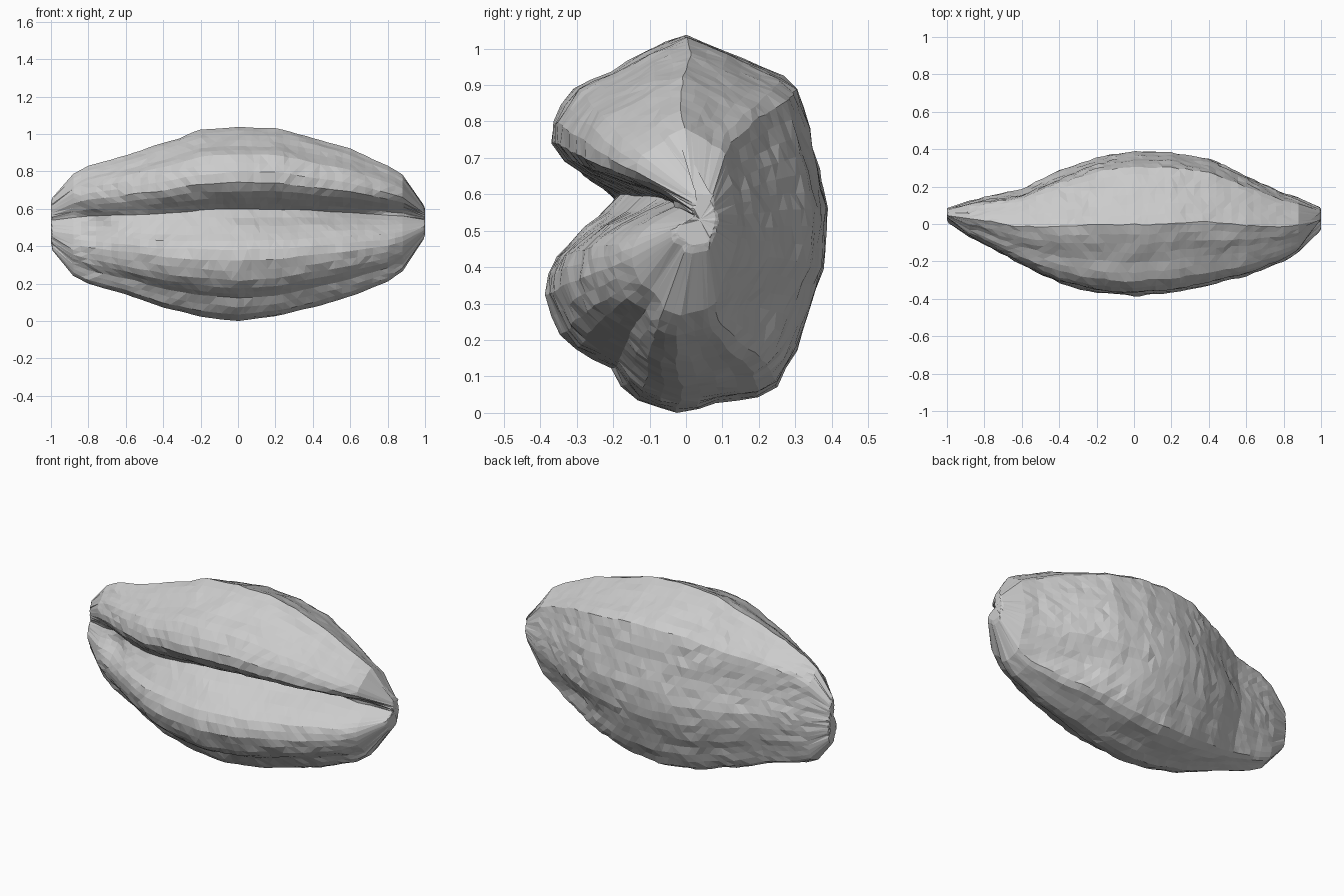
import bpy, bmesh, math, random
from mathutils import Vector, noise

if "Cube" in bpy.data.objects:
    bpy.data.objects.remove(bpy.data.objects["Cube"])

random.seed(4)

# outlines sampled along the length: x, bottom z, top z, front y, back y
STATIONS = [
    (-1.00, .42, .64, .02, .08), (-.98, .31, .69, -.01, .095), (-.90, .25, .775, -.06, .12),
    (-.80, .20, .83, -.11, .145), (-.60, .14, .885, -.22, .19), (-.40, .07, .95, -.32, .29),
    (-.20, .02, 1.02, -.37, .36), (0, 0, 1.04, -.39, .39), (.20, .02, 1.03, -.37, .385),
    (.40, .07, .98, -.33, .35), (.60, .13, .92, -.28, .26), (.80, .21, .83, -.20, .165),
    (.90, .28, .77, -.14, .135), (.97, .37, .68, -.09, .11), (1.00, .46, .60, -.03, .08)]

# mid cross-section (y, z), counted from the top round the back to the front groove
PROFILE = [
    (0, 1.04), (.12, .99), (.20, .95), (.30, .91), (.33, .80), (.36, .70), (.39, .53),
    (.38, .40), (.34, .28), (.30, .18), (.26, .08), (.20, .045), (.08, .025), (-.04, 0),
    (-.15, .04), (-.20, .12), (-.30, .17), (-.36, .23), (-.39, .33), (-.375, .41),
    (-.31, .47), (-.25, .54), (-.20, .60), (-.27, .64), (-.33, .69), (-.375, .75),
    (-.365, .82), (-.30, .90), (-.20, .94), (-.10, 1.0)]


def station(x):
    for a, b in zip(STATIONS, STATIONS[1:]):
        if x <= b[0]:
            t = (x - a[0]) / (b[0] - a[0])
            return [p + (q - p) * t for p, q in zip(a, b)]
    return STATIONS[-1]


def resample(points, count):
    pts = [Vector(p) for p in points]
    pts.append(pts[0])
    lengths = [(b - a).length for a, b in zip(pts, pts[1:])]
    out = []
    for i in range(count):
        d = sum(lengths) * i / count
        k = 0
        while d > lengths[k]:
            d -= lengths[k]
            k += 1
        out.append(pts[k].lerp(pts[k + 1], d / lengths[k]))
    return out


def bump(v, c, w):
    return math.exp(-((v - c) / w) ** 2)


def section(x, profile):
    _, z0, z1, y0, y1 = station(x)
    # the groove is deeper on the right and shallow on the left
    depth = .02 + .09 * bump(x, .6, .45) - .03 * bump(x, -.45, .3)
    for p in profile:
        u, w = p.x / .39, p.y / 1.04
        y = y0 + (y1 - y0) * (u + 1) / 2
        z = z0 + (z1 - z0) * w
        if u < 0:
            y += depth * bump(z, .585, .055)
            y += .05 * bump(x, -.76, .07) * bump(z, .5, .06)
        elif u > .4:
            y -= .035 * bump(x, .55, .25) * bump(z, .3, .08)
            y -= .025 * bump(x, -.45, .3) * bump(z, .62, .1)
        yield Vector((x, y, z))


# grain body: lofted sections, roughened and left faceted
COLS, ROWS = 50, 54
profile = resample(PROFILE, ROWS)
xs = [-math.cos(math.pi * (.25 * math.sin(math.pi * 0) + i / COLS)) for i in range(COLS + 1)]
xs = [-1 + 2 * i / COLS if abs(-1 + 2 * i / COLS) < .9 else x
      for i, x in enumerate(xs)]
xs = sorted(xs)
bm = bmesh.new()
rings = []
for i, x in enumerate(xs):
    ring = []
    for co in section(x, profile):
        if 0 < i < len(xs) - 1:
            n = noise.noise_vector(Vector((co.x * 5, co.y * 14, co.z * 14)))
            co += Vector((0, n.y * .009, n.z * .009)) * (1 - x * x)
            co.x += random.uniform(-.011, .011) * (1 - abs(x))
            co.y += random.uniform(-.004, .004)
        co.z = max(co.z, 0)
        ring.append(bm.verts.new(co))
    rings.append(ring)
for a, b in zip(rings, rings[1:]):
    for j in range(ROWS):
        k = (j + 1) % ROWS
        bm.faces.new((a[j], a[k], b[k], b[j]))

# close both tips
for ring in (rings[0], rings[-1]):
    centre = bm.verts.new(sum((v.co for v in ring), Vector()) / ROWS)
    for j in range(ROWS):
        bm.faces.new((ring[j], ring[(j + 1) % ROWS], centre))

bmesh.ops.remove_doubles(bm, verts=bm.verts, dist=.004)
bmesh.ops.triangulate(bm, faces=bm.faces[:], quad_method='SHORT_EDGE')
bmesh.ops.recalc_face_normals(bm, faces=bm.faces[:])
mesh = bpy.data.meshes.new("grain_body")
bm.to_mesh(mesh)
bm.free()
body = bpy.data.objects.new("grain_body", mesh)
bpy.context.collection.objects.link(body)
